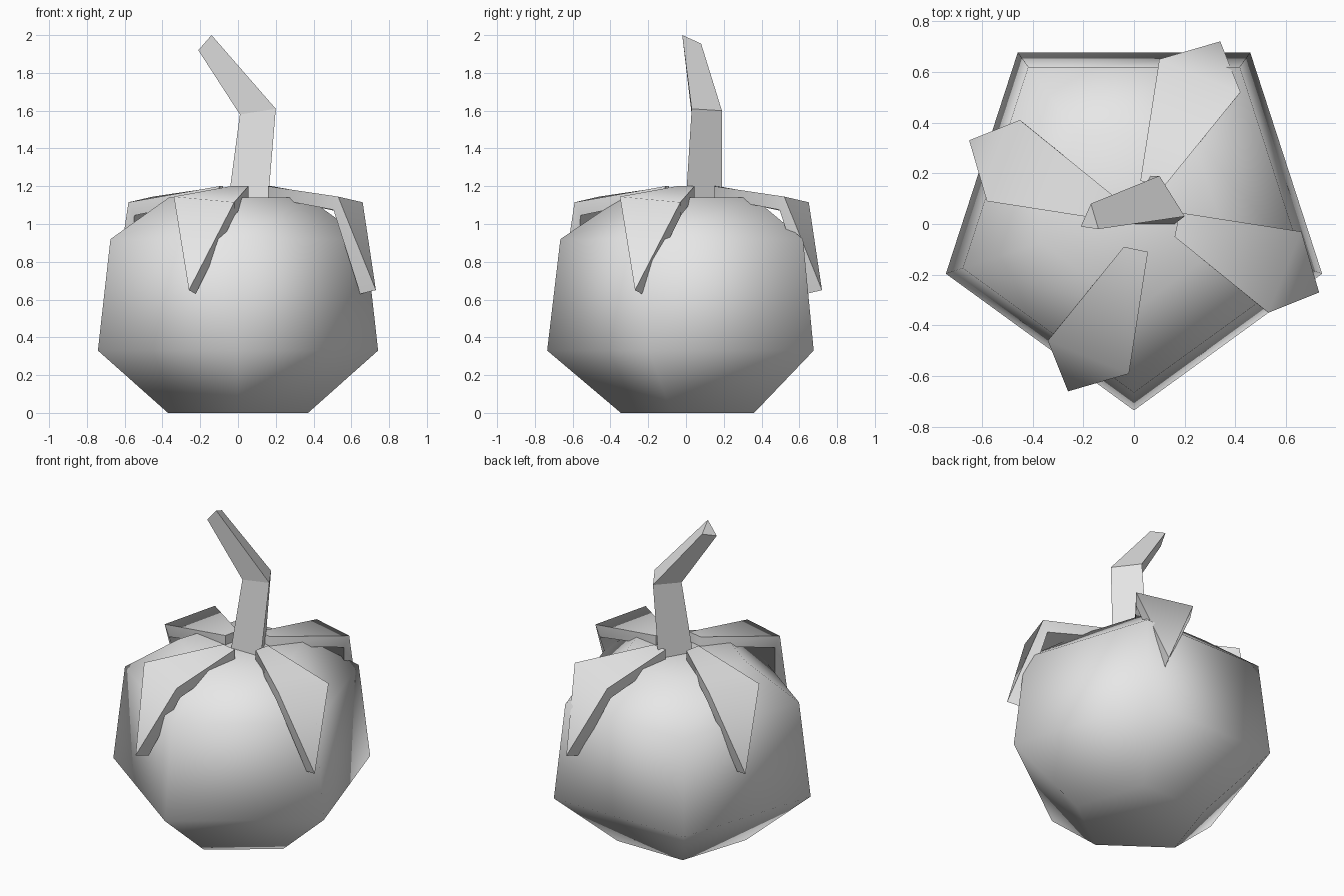
import bpy
import math
from mathutils import Matrix, Vector

cube = bpy.data.objects.get("Cube")
if cube:
    bpy.data.objects.remove(cube, do_unlink=True)

grey = bpy.data.materials.new("plain grey")
grey.use_nodes = True
grey.diffuse_color = (0.8, 0.8, 0.8, 1)
grey.node_tree.nodes["Principled BSDF"].inputs["Base Color"].default_value = (0.8, 0.8, 0.8, 1)


def loft(name, rings, smooth_angle=None):
    """Closed skin through rings that share a point count (counter-clockwise, bottom up)."""
    n = len(rings[0])
    verts = [p for ring in rings for p in ring]
    faces = [tuple(reversed(range(n)))]
    for k in range(len(rings) - 1):
        for i in range(n):
            j = (i + 1) % n
            faces.append((k * n + i, k * n + j, (k + 1) * n + j, (k + 1) * n + i))
    faces.append(tuple(range(len(verts) - n, len(verts))))
    mesh = bpy.data.meshes.new(name)
    mesh.from_pydata(verts, [], faces)
    mesh.materials.append(grey)
    obj = bpy.data.objects.new(name, mesh)
    bpy.context.collection.objects.link(obj)
    if smooth_angle:
        bpy.ops.object.select_all(action="DESELECT")
        obj.select_set(True)
        bpy.context.view_layer.objects.active = obj
        bpy.ops.object.shade_smooth_by_angle(angle=math.radians(smooth_angle))
    return obj


def pentagon(radius, z):
    angles = [math.radians(-90 + 72 * i) for i in range(5)]
    return [(radius * math.cos(a), 0.045 + radius * math.sin(a), z) for a in angles]


# Five-sided fruit body
profile = [(0.39, 0), (0.78, 0.33), (0.71, 0.92), (0.385, 1.14)]
loft("fruit_body", [pentagon(r, z) for r, z in profile], 180)

# Bent three-sided stem
loft("stem", [
    [(-0.05, 0.0, 1.13), (0.16, 0.0, 1.13), (0.06, 0.19, 1.13)],
    [(0.01, 0.03, 1.58), (0.20, 0.03, 1.61), (0.10, 0.19, 1.60)],
    [(-0.21, -0.01, 1.92), (-0.14, -0.02, 2.0), (-0.17, 0.08, 1.955)],
])

# Four folded leaves, each a quarter turn from the last
leaf_top = [(0.12, -0.08, 1.20), (0.49, -0.38, 1.145), (0.69, -0.30, 0.65),
            (0.62, -0.06, 1.115), (0.14, 0.015, 1.20)]
shrink = [(1, 0.06), (0.95, 0.07), (0.88, 0.02), (0.95, 0.07), (1, 0.06)]
leaf_under = [(x * s, y * s, z - d) for (x, y, z), (s, d) in zip(leaf_top, shrink)]


def leaf(name, turn):
    place = Matrix.Translation((0.04, 0.03, 0)) @ Matrix.Rotation(turn, 4, "Z")
    rings = [[place @ Vector(p) for p in ring] for ring in (leaf_under, leaf_top)]
    n = len(leaf_top)
    # The blade is a quad and the drooping tip a triangle, folded between them
    faces = [(0, 1, 3, 4), (1, 2, 3)]
    all_faces = [tuple(reversed(f)) for f in faces]
    all_faces += [tuple(i + n for i in f) for f in faces]
    all_faces += [(i, (i + 1) % n, (i + 1) % n + n, i + n) for i in range(n)]
    mesh = bpy.data.meshes.new(name)
    mesh.from_pydata(rings[0] + rings[1], [], all_faces)
    mesh.materials.append(grey)
    obj = bpy.data.objects.new(name, mesh)
    bpy.context.collection.objects.link(obj)
    bpy.ops.object.select_all(action="DESELECT")
    obj.select_set(True)
    bpy.context.view_layer.objects.active = obj
    bpy.ops.object.shade_smooth_by_angle(angle=math.radians(75))


for i, side in enumerate(["left", "back", "right", "front"]):
    leaf("leaf_" + side, i * math.pi / 2)
